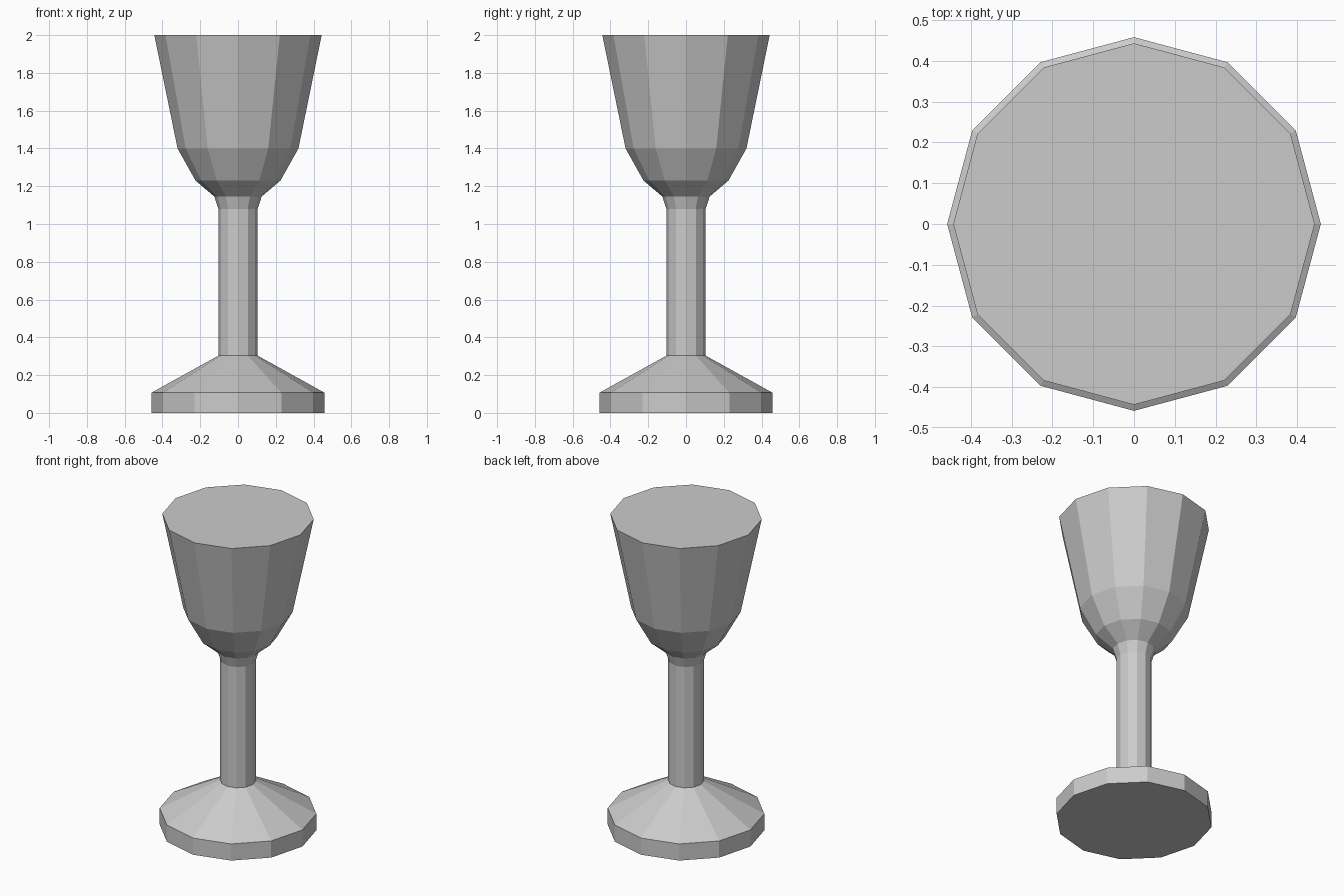
import bpy
import bmesh
from math import cos, sin, tau

SIDES = 12

cube = bpy.data.objects.get("Cube")
if cube:
    bpy.data.objects.remove(cube, do_unlink=True)

# Single grey finish
grey = bpy.data.materials.new("light_grey")
grey.use_nodes = True
colour = (0.6, 0.6, 0.6, 1)
grey.diffuse_color = colour
grey.node_tree.nodes["Principled BSDF"].inputs["Base Color"].default_value = colour


def turned(name, profile):
    """Revolve (radius, height) points into a closed, faceted solid."""
    bm = bmesh.new()
    rings = [[bm.verts.new((r * cos(tau * i / SIDES), r * sin(tau * i / SIDES), z))
              for i in range(SIDES)] for r, z in profile]
    for low, high in zip(rings, rings[1:]):
        for i in range(SIDES):
            j = (i + 1) % SIDES
            bm.faces.new((low[i], low[j], high[j], high[i]))
    bm.faces.new(rings[0][::-1])
    bm.faces.new(rings[-1])
    mesh = bpy.data.meshes.new(name)
    bm.to_mesh(mesh)
    bm.free()
    mesh.materials.append(grey)
    obj = bpy.data.objects.new(name, mesh)
    bpy.context.collection.objects.link(obj)
    return obj


# Foot, stem, flared collar and filled bowl in one turned profile
turned("goblet", [
    (0.458, 0), (0.458, 0.107),
    (0.104, 0.303), (0.104, 1.08),
    (0.125, 1.145), (0.225, 1.23),
    (0.32, 1.4), (0.443, 2),
])
